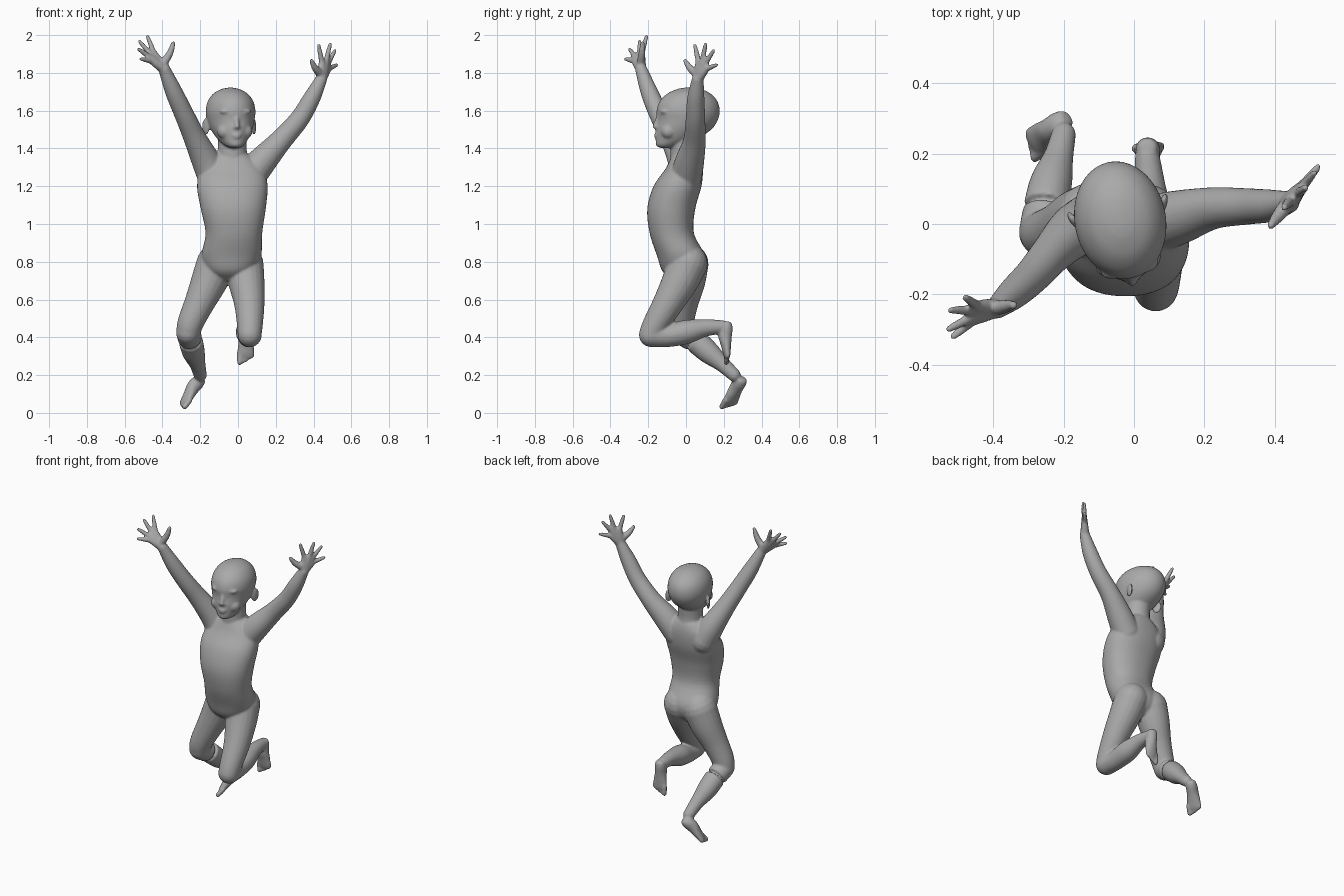
import bpy, bmesh, math
from mathutils import Vector, Matrix

if "Cube" in bpy.data.objects:
    bpy.data.objects.remove(bpy.data.objects["Cube"])

grey = bpy.data.materials.new("plain_grey")
grey.diffuse_color = (0.4, 0.4, 0.4, 1)
grey.use_nodes = True
grey.node_tree.nodes["Principled BSDF"].inputs["Base Color"].default_value = grey.diffuse_color
V = Vector


def spline(pts, n=5):
    """Smoothly interpolate a list of number tuples."""
    p = [V(q) for q in pts]
    p = [2 * p[0] - p[1]] + p + [2 * p[-1] - p[-2]]
    out = []
    for a, b, c, d in zip(p, p[1:], p[2:], p[3:]):
        for i in range(n):
            t = i / n
            out.append(0.5 * (2 * b + (c - a) * t + (2 * a - 5 * b + 4 * c - d) * t * t
                              + (3 * b - a - 3 * c + d) * t ** 3))
    return out + [p[-2]]


def loft(bm, rings, sides=28, power=1.0):
    """Skin (centre, u, v) elliptical rings into a closed tube."""
    loops = []
    for c, u, v in rings:
        loop = []
        for i in range(sides):
            a = 2 * math.pi * i / sides
            ca, sa = math.cos(a), math.sin(a)
            loop.append(bm.verts.new(c + u * math.copysign(abs(ca) ** power, ca)
                                     + v * math.copysign(abs(sa) ** power, sa)))
        loops.append(loop)
    for a, b in zip(loops, loops[1:]):
        for i in range(sides):
            j = (i + 1) % sides
            bm.faces.new((a[i], a[j], b[j], b[i]))
    bm.faces.new(loops[0][::-1])
    bm.faces.new(loops[-1])


def limb(bm, pts, sides=20):
    """Round tube with domed ends through (x, y, z, radius) points."""
    s = spline(pts)
    rings = []
    for i, q in enumerate(s):
        t = (s[min(i + 1, len(s) - 1)] - s[max(i - 1, 0)]).xyz.normalized()
        ref = V((0, 1, 0)) if abs(t.y) < 0.8 else V((1, 0, 0))
        u = t.cross(ref).normalized()
        rings.append((q.xyz, u, t.cross(u), q.w, t))
    dome = [math.radians(a) for a in (80, 60, 40, 20)]
    c, u, v, r, t = rings[0]
    full = [(c - t * r * math.sin(a), u * r * math.cos(a), v * r * math.cos(a)) for a in dome]
    full += [(c, u * r, v * r) for c, u, v, r, t in rings]
    c, u, v, r, t = rings[-1]
    full += [(c + t * r * math.sin(a), u * r * math.cos(a), v * r * math.cos(a)) for a in dome[::-1]]
    loft(bm, full, sides)


def ball(bm, c, size, rot=Matrix()):
    m = Matrix.Translation(c) @ rot @ Matrix.Diagonal((*size, 1))
    bmesh.ops.create_uvsphere(bm, u_segments=24, v_segments=16, radius=1, matrix=m)


def hand(bm, wrist, tips, thumb):
    """Palm and four fingers fanned from the wrist, plus a thumb."""
    w = V(wrist)
    mid = sum((V(t) for t in tips), V()) / 4
    for k, tip in enumerate(tips):
        tip = V(tip)
        base = w.lerp(tip * 0.65 + mid * 0.35, 0.52)
        root = w.lerp(base, 0.15)
        limb(bm, [(*root, .027), (*w.lerp(base, .6), .022), (*base, .017)], 12)
        limb(bm, [(*base, .0155), (*base.lerp(tip, .5), .0135), (*base.lerp(tip, .9), .0105)], 12)
    th = V(thumb)
    limb(bm, [(*w.lerp(mid, .12), .024), (*w.lerp(th, .55), .019), (*w.lerp(th, .92), .012)], 12)


def foot(bm, heel, toe, across):
    """Wedge-shaped foot; across points from the big toe to the little toe."""
    h, t = V(heel), V(toe)
    d = t - h
    w = V(across)
    w = (w - d * w.dot(d) / d.length_squared).normalized()
    up = d.cross(w).normalized()
    if up.y > 0:
        up = -up
    secs = [(-.06, .008, .008, .03), (-.03, .026, .024, .028), (.12, .035, .036, .032),
            (.35, .036, .036, .033), (.6, .043, .026, .023), (.8, .045, .019, .016), (.9, .04, .012, .013)]
    loft(bm, [(h + d * s.x + up * s.w, w * s.y, up * s.z) for s in spline(secs)])
    for k in range(5):
        o = w * (-.034 + .0175 * k)
        r = .0155 if k == 0 else .0105
        reach = 1.0 - .012 * k * k
        limb(bm, [(*(h + d * .75 + o + up * .014), r), (*(h + d * reach + o + up * .011), r)], 10)


def finish(bm, name, voxel=0):
    bmesh.ops.recalc_face_normals(bm, faces=bm.faces)
    me = bpy.data.meshes.new(name)
    bm.to_mesh(me)
    bm.free()
    ob = bpy.data.objects.new(name, me)
    bpy.context.collection.objects.link(ob)
    if voxel:
        m = ob.modifiers.new("fuse", 'REMESH')
        m.mode, m.voxel_size = 'VOXEL', voxel
        m = ob.modifiers.new("soften", 'SMOOTH')
        m.factor, m.iterations = 0.5, 7
        bpy.context.view_layer.update()
        ev = ob.evaluated_get(bpy.context.evaluated_depsgraph_get())
        ob.data = bpy.data.meshes.new_from_object(ev)
        ob.modifiers.clear()
    ob.data.materials.clear()
    ob.data.materials.append(grey)
    ob.data.polygons.foreach_set("use_smooth", [True] * len(ob.data.polygons))
    return ob


body = bmesh.new()
X, Y, Z = V((1, 0, 0)), V((0, 1, 0)), V((0, 0, 1))

# torso: x centre, y centre, z, half width, half depth
torso = [(-.04, -.01, .70, .06, .06), (-.04, -.015, .75, .125, .11), (-.035, -.025, .83, .158, .128),
         (-.022, -.075, .95, .15, .117), (-.025, -.078, 1.08, .172, .127), (-.03, -.045, 1.2, .187, .127),
         (-.03, -.01, 1.29, .165, .1), (-.03, 0, 1.35, .11, .08), (-.03, 0, 1.385, .06, .06)]
loft(body, [(V((x, y, z)), X * a, Y * b) for x, y, z, a, b in spline(torso)], 40, .9)

# neck
limb(body, [(-.03, .005, 1.28, .085), (-.03, -.005, 1.38, .077), (-.03, 0, 1.47, .075)])

# head: z, front, back, half width, turned slightly to one side
yaw = Matrix.Rotation(math.radians(11), 4, 'Z')
pose = Matrix.Translation((-.037, 0, 0)) @ yaw
skull = [(1.402, -.135, -.09, .02), (1.415, -.16, -.03, .048), (1.45, -.162, .06, .08), (1.5, -.163, .135, .108),
         (1.55, -.155, .17, .124), (1.6, -.157, .18, .13), (1.65, -.14, .168, .119), (1.69, -.1, .132, .09),
         (1.713, -.05, .085, .05), (1.722, -.01, .04, .012)]
loft(body, [(pose @ V((0, (f + b) / 2, z)), yaw @ X * w, yaw @ Y * ((b - f) / 2))
            for z, f, b, w in spline(skull)], 40)

# nose, lips, cheeks, brow and ears
limb(body, [(*(pose @ V((0, -.145, 1.575))), .012), (*(pose @ V((0, -.167, 1.517))), .014)], 12)
for s in (-1, 1):
    ball(body, pose @ V((s * .012, -.158, 1.512)), (.011, .012, .009))
    ball(body, pose @ V((s * .055, -.105, 1.49)), (.04, .04, .04))
    ball(body, pose @ V((s * .045, -.128, 1.595)), (.04, .022, .014), yaw)
    tilt = yaw @ Matrix.Rotation(s * math.radians(-25), 4, 'Z')
    ball(body, pose @ V((s * .13, .035, 1.515)), (.011, .03, .045), tilt)
for z, w in ((1.472, .026), (1.459, .021)):
    ball(body, pose @ V((0, -.16, z)), (w, .012, .007), yaw)

# arms and hands
limb(body, [(.06, .0, 1.25, .085), (.13, .02, 1.335, .077), (.225, .045, 1.44, .06), (.325, .05, 1.555, .052),
            (.39, .052, 1.665, .046), (.44, .062, 1.765, .032)])
hand(body, (.44, .062, 1.765),
     [(.425, .045, 1.955), (.49, .105, 1.962), (.517, .15, 1.925), (.528, .168, 1.845)], (.385, -.01, 1.872))
limb(body, [(-.13, 0, 1.25, .085), (-.175, -.025, 1.345, .075), (-.235, -.085, 1.47, .059),
            (-.287, -.145, 1.585, .052), (-.34, -.195, 1.7, .046), (-.39, -.238, 1.82, .032)])
hand(body, (-.39, -.238, 1.82),
     [(-.483, -.207, 2.002), (-.528, -.245, 1.975), (-.533, -.302, 1.93), (-.52, -.325, 1.875)],
     (-.338, -.23, 1.97))

# bent leg and foot
limb(body, [(.03, .01, .79, .105), (.045, -.035, .69, .096), (.06, -.095, .58, .081), (.063, -.16, .47, .069),
            (.062, -.185, .418, .064)])
limb(body, [(.062, -.185, .412, .064), (.058, -.1, .408, .06), (.052, 0, .428, .064), (.045, .1, .45, .047),
            (.038, .19, .455, .036)])
foot(body, (.035, .245, .47), (.042, .228, .268), (1, .1, 0))

# trailing leg and foot
limb(body, [(-.115, .015, .79, .105), (-.155, .005, .69, .096), (-.205, -.015, .58, .08),
            (-.25, -.028, .48, .07), (-.264, -.025, .425, .064)])
limb(body, [(-.264, -.025, .425, .064), (-.25, .05, .38, .064), (-.235, .12, .32, .06), (-.215, .19, .26, .043),
            (-.2, .255, .2, .035)])
foot(body, (-.18, .305, .155), (-.292, .222, .022), (-.04, .08, 0))

finish(body, "jumping_figure", .0065)

# eyes
for s, side in ((-1, "right"), (1, "left")):
    eye = bmesh.new()
    ball(eye, pose @ V((s * .045, -.125, 1.57)), (.018, .013, .009), yaw)
    finish(eye, side + "_eye")
